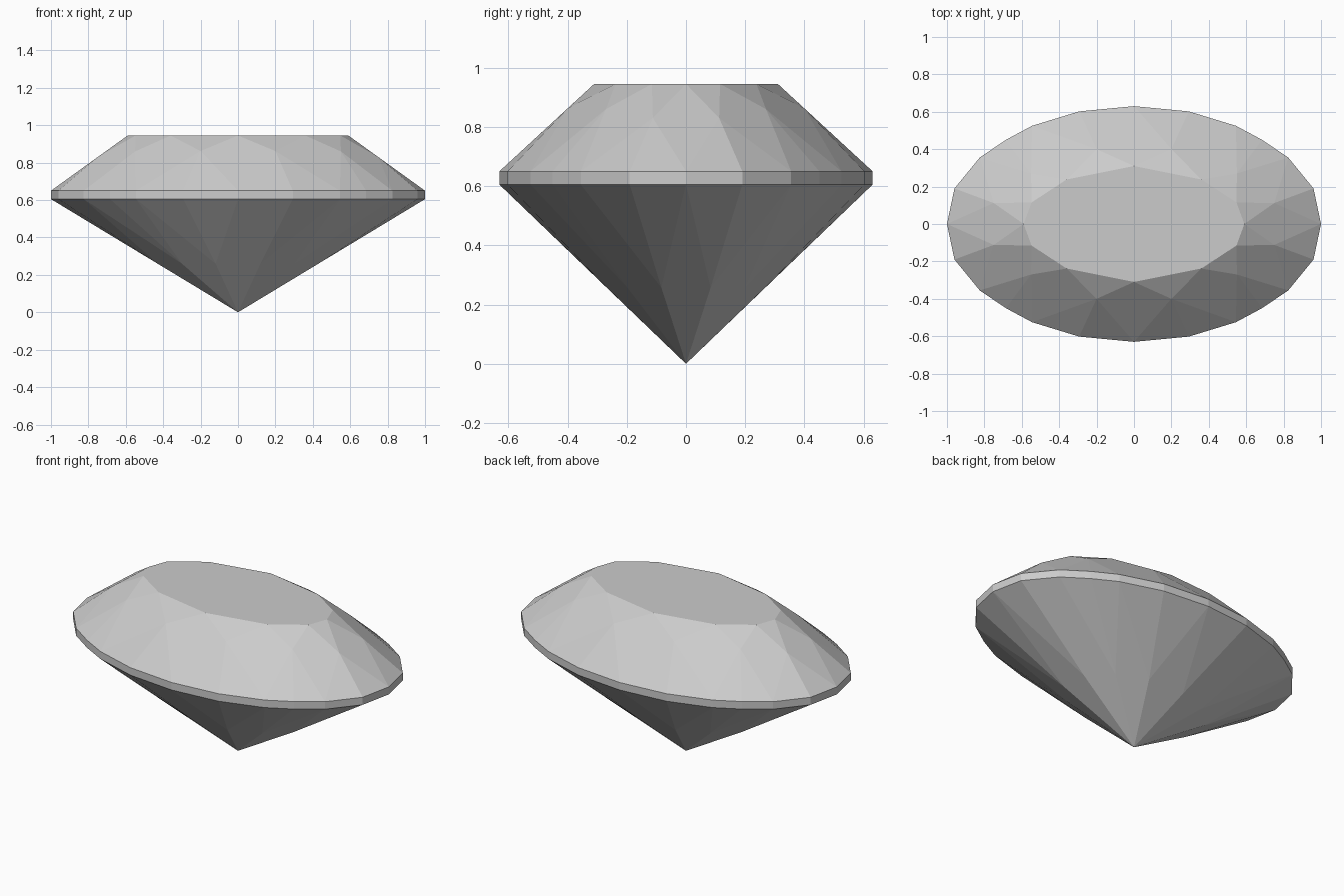
import bpy
import bmesh

cube = bpy.data.objects.get("Cube")
if cube:
    bpy.data.objects.remove(cube, do_unlink=True)

TABLE_Z, TOP_Z, BOTTOM_Z = 0.945, 0.65, 0.605

# One quarter of each ring, from the long end to the short side
GIRDLE = [(1, 0), (0.96, 0.19), (0.825, 0.355), (0.685, 0.45), (0.545, 0.525), (0.293, 0.602), (0, 0.63)]
TABLE = [(0.59, 0), (0.548, 0.115), (0.36, 0.238), (0, 0.31)]
STAR = [(0.75, 0.112, 0.83), (0.55, 0.27, 0.86), (0.2, 0.4, 0.862)]
PAVILION = [(0.425, 0.083, 0.257), (0.3, 0.2, 0.26), (0.12, 0.27, 0.26)]


def full_ring(quarter, z=None):
    """Mirror a quarter ring into a full counter-clockwise ring."""
    q = [(p[0], p[1], p[2] if z is None else z) for p in quarter]
    half = q + [(-x, y, h) for x, y, h in reversed(q) if x > 0]
    return half + [(x, -y, h) for x, y, h in reversed(half) if y > 0]


bm = bmesh.new()


def add_ring(quarter, z=None):
    return [bm.verts.new(p) for p in full_ring(quarter, z)]


table = add_ring(TABLE, TABLE_Z)
star = add_ring(STAR)
girdle_top = add_ring(GIRDLE, TOP_Z)
girdle_bottom = add_ring(GIRDLE, BOTTOM_Z)
pavilion = add_ring(PAVILION)
tip = bm.verts.new((0, 0, 0))
count = len(table)

# Flat table on top
bm.faces.new(table)

for k in range(count):
    n = (k + 1) % count
    a, b, c = 2 * k, 2 * k + 1, (2 * k + 2) % len(girdle_top)
    # Crown: star facet, kite facet and two upper girdle facets
    bm.faces.new((table[k], star[k], table[n]))
    bm.faces.new((table[k], star[k - 1], girdle_top[a], star[k]))
    bm.faces.new((star[k], girdle_top[a], girdle_top[b]))
    bm.faces.new((star[k], girdle_top[b], girdle_top[c]))
    # Girdle band
    for i, j in ((a, b), (b, c)):
        bm.faces.new((girdle_top[i], girdle_bottom[i], girdle_bottom[j], girdle_top[j]))
    # Pavilion: two lower girdle facets and the main facet down to the tip
    bm.faces.new((pavilion[k], girdle_bottom[b], girdle_bottom[a]))
    bm.faces.new((pavilion[k], girdle_bottom[c], girdle_bottom[b]))
    bm.faces.new((tip, pavilion[k], girdle_bottom[a], pavilion[k - 1]))

bmesh.ops.recalc_face_normals(bm, faces=bm.faces)
mesh = bpy.data.meshes.new("oval_gemstone")
bm.to_mesh(mesh)
bm.free()

gem = bpy.data.objects.new("oval_gemstone", mesh)
bpy.context.collection.objects.link(gem)

# Single pale grey material
colour = (0.6, 0.6, 0.6, 1)
material = bpy.data.materials.new("pale_grey")
material.use_nodes = True
material.diffuse_color = colour
material.node_tree.nodes["Principled BSDF"].inputs["Base Color"].default_value = colour
mesh.materials.append(material)
